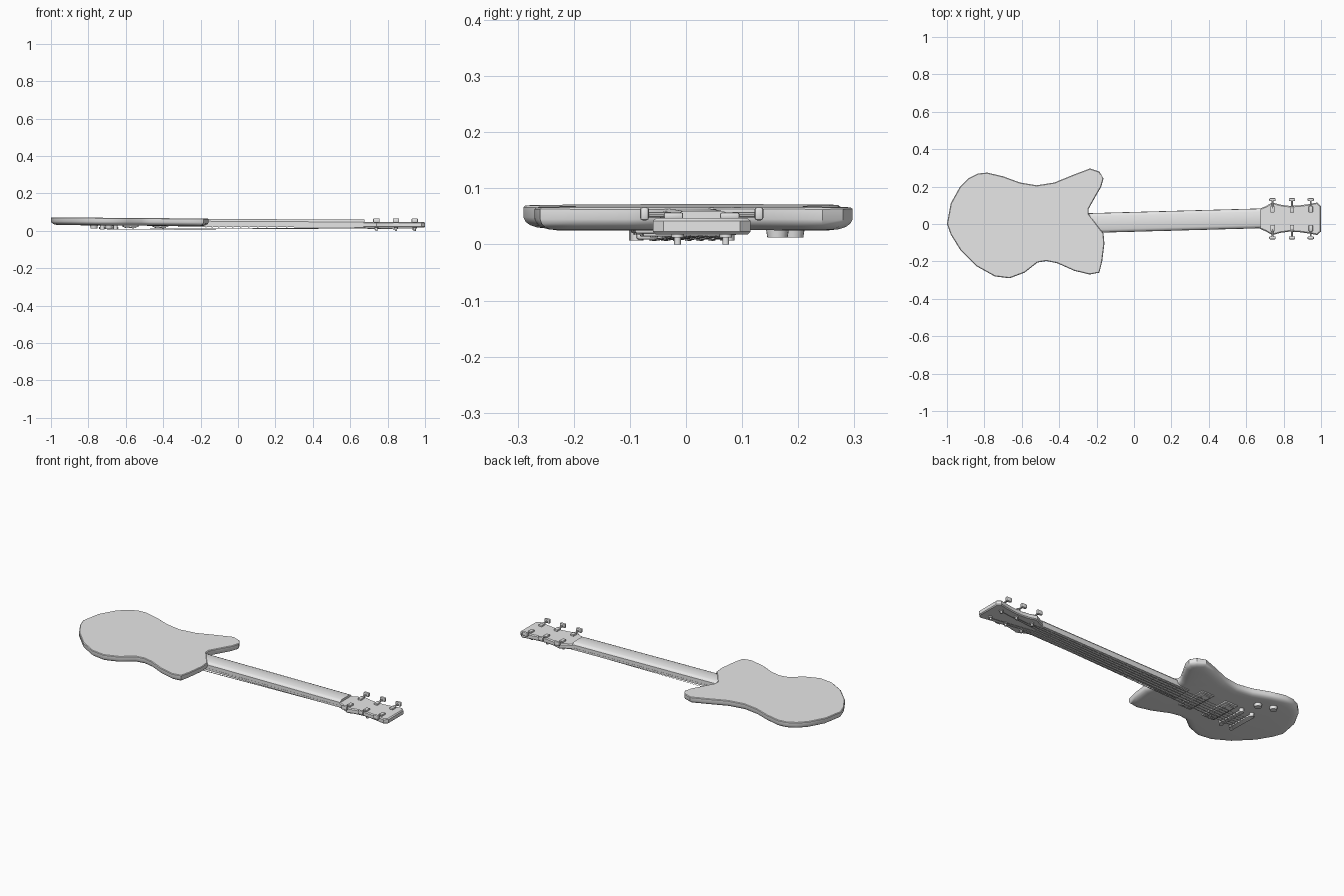
import bpy, bmesh, math
from mathutils import Vector, Matrix

old = bpy.data.objects.get("Cube")
if old:
    bpy.data.objects.remove(old, do_unlink=True)

grey = bpy.data.materials.new("plain grey")
grey.use_nodes = True
grey.diffuse_color = (0.8, 0.8, 0.8, 1)
grey.node_tree.nodes["Principled BSDF"].inputs["Base Color"].default_value = (0.8, 0.8, 0.8, 1)


def axis_y(x):
    """Sideways position of the slightly angled neck line."""
    return 0.0115 + 0.0275 * x


def finish(name, bm, smooth=True):
    bmesh.ops.recalc_face_normals(bm, faces=bm.faces)
    mesh = bpy.data.meshes.new(name)
    bm.to_mesh(mesh)
    bm.free()
    mesh.materials.append(grey)
    ob = bpy.data.objects.new(name, mesh)
    bpy.context.collection.objects.link(ob)
    if smooth:
        bpy.ops.object.select_all(action='DESELECT')
        ob.select_set(True)
        bpy.context.view_layer.objects.active = ob
        bpy.ops.object.shade_smooth_by_angle(angle=math.radians(35))
    return ob


def loft(name, rings, smooth=True):
    """Skin closed rings of points and cap both ends."""
    bm = bmesh.new()
    loops = [[bm.verts.new(p) for p in r] for r in rings]
    n = len(loops[0])
    for a, b in zip(loops, loops[1:]):
        for i in range(n):
            j = (i + 1) % n
            bm.faces.new((a[i], a[j], b[j], b[i]))
    caps = [bm.faces.new(loops[0]), bm.faces.new(loops[-1])]
    bmesh.ops.triangulate(bm, faces=caps)
    return finish(name, bm, smooth)


def inset(outline, d):
    """Move a clockwise outline inwards by d."""
    pts = [Vector(p) for p in outline]
    out = []
    for i, p in enumerate(pts):
        t = (pts[(i + 1) % len(pts)] - p).normalized() + (p - pts[i - 1]).normalized()
        t.normalize()
        out.append(p + Vector((t.y, -t.x)) * d)
    return out


def slab(name, outline, levels, tilt=0.0):
    """Outline stacked at (height, inset) levels, sloping down along x."""
    return loft(name, [[(p.x, p.y, z - tilt * (p.x + 1)) for p in inset(outline, d)]
                       for z, d in levels])


def box(name, center, size, bevel=0.0, turn=0.0):
    bm = bmesh.new()
    bmesh.ops.create_cube(bm, size=1)
    bmesh.ops.scale(bm, vec=size, verts=bm.verts)
    if bevel:
        bmesh.ops.bevel(bm, geom=bm.edges[:], offset=bevel, segments=2, affect='EDGES', profile=0.5)
    bmesh.ops.transform(bm, matrix=Matrix.Translation(center) @ Matrix.Rotation(turn, 4, 'Z'), verts=bm.verts)
    return finish(name, bm)


def rod(name, a, b, r1, r2=None, sides=12):
    a, b = Vector(a), Vector(b)
    d = b - a
    bm = bmesh.new()
    bmesh.ops.create_cone(bm, cap_ends=True, segments=sides, radius1=r1,
                          radius2=r1 if r2 is None else r2, depth=d.length)
    m = Matrix.Translation((a + b) / 2) @ d.to_track_quat('Z', 'Y').to_matrix().to_4x4()
    bmesh.ops.transform(bm, matrix=m, verts=bm.verts)
    return finish(name, bm)


# Body: flat back on top, strongly rounded front edge below
body = [(-1, 0), (-.98, .11), (-.93, .20), (-.885, .245), (-.835, .27), (-.785, .275),
        (-.70, .255), (-.61, .222), (-.52, .207), (-.425, .222), (-.32, .265), (-.235, .297),
        (-.185, .28), (-.163, .243), (-.175, .20), (-.215, .13), (-.243, .08), (-.243, .055),
        (-.163, -.05), (-.158, -.105), (-.17, -.20), (-.185, -.26), (-.238, -.27), (-.32, -.25),
        (-.41, -.21), (-.468, -.198), (-.516, -.206), (-.585, -.26), (-.665, -.29),
        (-.745, -.28), (-.84, -.227), (-.93, -.137), (-.98, -.056)]
slab("body", body, [(.072, .004), (.069, 0), (.051, 0), (.043, .004), (.037, .012),
                    (.033, .024), (.031, .042)], tilt=.0075)

# Neck with a chamfered back, and the fretboard on its front
TURN = math.atan(.0275)


def neck_ring(x, drop, profile):
    return [(x, axis_y(x) + y, z - drop) for y, z in profile]


back = [(-.052, .03), (-.052, .052), (-.046, .060), (-.036, .0645),
        (.036, .0645), (.046, .060), (.052, .052), (.052, .03)]
loft("neck", [neck_ring(-.30, 0, back), neck_ring(.675, .005, back)])
board = [(-.053, .021), (-.053, .032), (.053, .032), (.053, .021)]
loft("fretboard", [neck_ring(-.32, 0, board), neck_ring(.67, .003, board)], False)
for i in range(20):
    x = .67 - .98 * (1 - 2 ** (-(i + 1) / 12)) / (1 - 2 ** (-21 / 12))
    z = .0205 - .003 * (x + .32)
    box("fret", (x, axis_y(x), z), (.005, .10, .002), turn=TURN)
box("nut", (.675, .030, .024), (.012, .106, .016), turn=TURN)

# Headstock with pinched sides
HC = .028
half = [(.67, .052), (.705, .068), (.74, .087), (.785, .075), (.83, .069),
        (.88, .071), (.93, .078), (.98, .087), (1.0, .068)]
head = [(x, HC + y) for x, y in half] + [(x, HC - y) for x, y in reversed(half)]
slab("headstock", head, [(.047, .006), (.042, 0), (.023, 0), (.018, .005)])

# Tuning machines: string post, housing, shaft and button on each side
posts = []
for s in (1, -1):
    for x in (.74, .845, .945):
        py = HC + s * .043
        rod("tuner_washer", (x, py, .012), (x, py, .02), .011)
        rod("tuner_post", (x, py, 0), (x, py, .02), .006)
        box("tuner_housing", (x, HC + s * .05, .051), (.022, .034, .012), .003)
        rod("tuner_shaft", (x, HC + s * .055, .053), (x, HC + s * .098, .053), .005, sides=8)
        box("tuner_button", (x, HC + s * .102, .055), (.034, .016, .024), .005)
        posts.append((x, py))

# Two pickups with pole pieces
for x in (-.415, -.575):
    y0 = axis_y(x)
    box("pickup_frame", (x, y0, .026), (.080, .185, .012), .003, TURN)
    box("pickup_cover", (x, y0, .020), (.058, .155, .012), .003, TURN)
    for k in range(6):
        y = y0 + (k - 2.5) * .022
        rod("pole_piece", (x + .014, y, .012), (x + .014, y, .02), .005, sides=8)
    for s in (-1, 1):
        rod("pickup_screw", (x, y0 + s * .084, .017), (x, y0 + s * .084, .024), .005, sides=8)

# Bridge with saddles, and the tailpiece
for name, x, w in (("bridge", -.655, .026), ("tailpiece", -.725, .032)):
    y0 = axis_y(x)
    box(name, (x, y0, .015), (w, .165, .012), .004, TURN)
    for s in (-1, 1):
        rod(name + "_stud", (x, y0 + s * .081, .007), (x, y0 + s * .081, .032), .012)
for k in range(6):
    box("saddle", (-.655, axis_y(-.655) + (k - 2.5) * .021, .009), (.016, .012, .006), .001, TURN)

# Control knobs
for x, y in ((-.69, .163), (-.77, .191)):
    rod("knob", (x, y, .031), (x, y, .012), .021, .018, 20)

# Strings: tailpiece, bridge, nut, then to the posts
order = [posts[3], posts[4], posts[5], posts[2], posts[1], posts[0]]
for k, (px, py) in enumerate(order):
    u = k - 2.5
    r = .0022 - .0002 * k
    path = [(-.725, axis_y(-.725) + u * .021, .012), (-.655, axis_y(-.655) + u * .021, .008),
            (.675, .030 + u * .016, .0145), (px, py, .010)]
    for a, b in zip(path, path[1:]):
        rod("string", a, b, r, sides=6)
